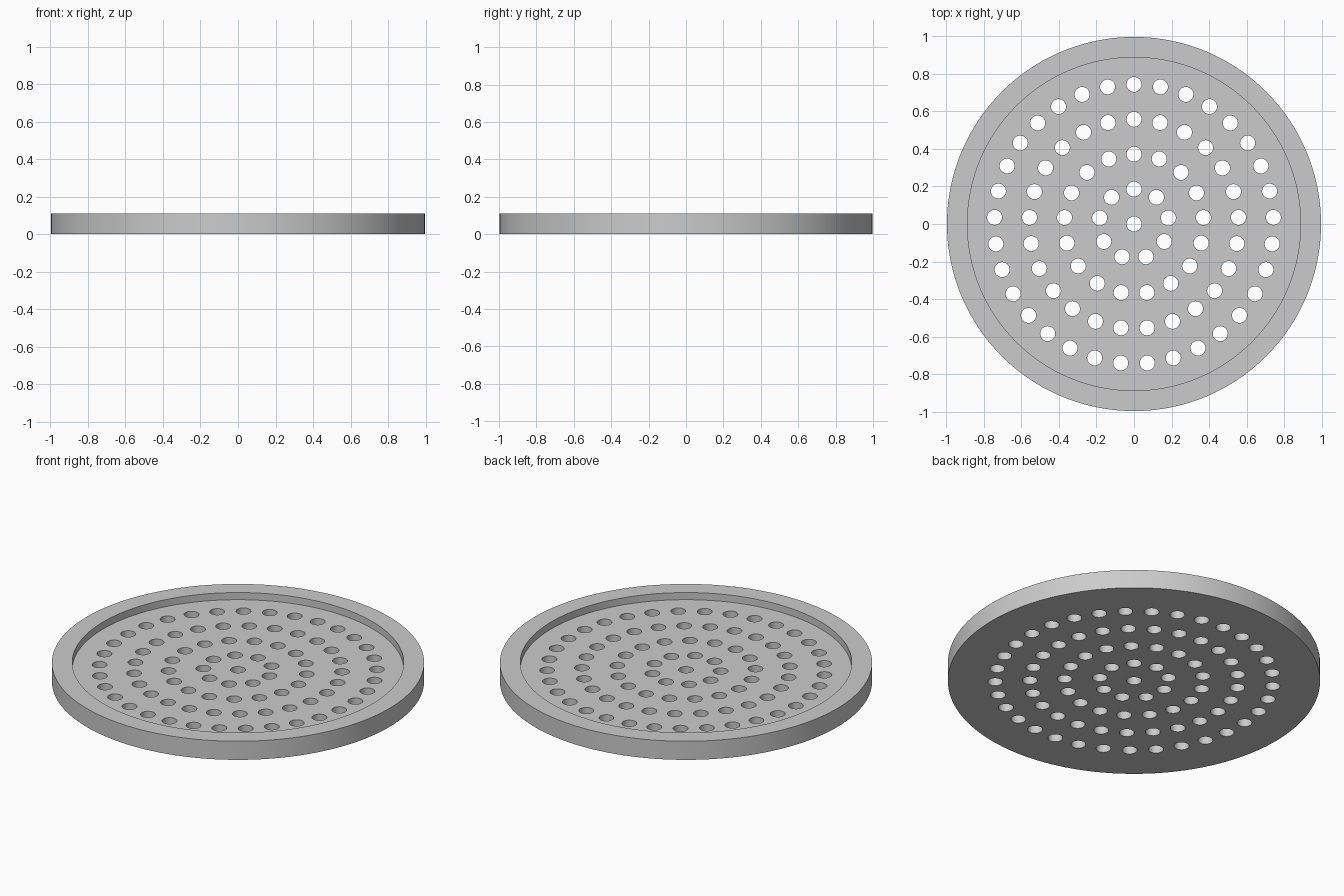
import bpy, bmesh
from math import sin, cos, tau, radians
from mathutils import Matrix

cube = bpy.data.objects.get("Cube")
if cube:
    bpy.data.objects.remove(cube, do_unlink=True)

OUTER, INNER = 0.997, 0.888
HEIGHT, FLOOR = 0.11, 0.068
HOLE, RING_STEP, RINGS = 0.04, 0.186, 4

grey = bpy.data.materials.new("plain_grey")
grey.use_nodes = True
colour = (0.6, 0.6, 0.6, 1)
grey.diffuse_color = colour
grey.node_tree.nodes["Principled BSDF"].inputs["Base Color"].default_value = colour


def add_cylinder(bm, radius, bottom, top, x=0, y=0, sides=32):
    centre = Matrix.Translation((x, y, (bottom + top) / 2))
    bmesh.ops.create_cone(bm, cap_ends=True, segments=sides, radius1=radius,
                          radius2=radius, depth=top - bottom, matrix=centre)


def make_object(name, bm):
    mesh = bpy.data.meshes.new(name)
    bm.to_mesh(mesh)
    bm.free()
    obj = bpy.data.objects.new(name, mesh)
    obj.data.materials.append(grey)
    bpy.context.collection.objects.link(obj)
    return obj


def cut(target, cutter):
    mod = target.modifiers.new("cut", "BOOLEAN")
    mod.operation, mod.solver, mod.object = "DIFFERENCE", "EXACT", cutter
    bpy.context.view_layer.objects.active = target
    bpy.ops.object.modifier_apply(modifier=mod.name)
    bpy.data.objects.remove(cutter, do_unlink=True)


# Round body with a raised rim
bm = bmesh.new()
add_cylinder(bm, OUTER, 0, HEIGHT, sides=160)
tray = make_object("drain_tray", bm)

# Shallow recess inside the rim
bm = bmesh.new()
add_cylinder(bm, INNER, FLOOR, HEIGHT + 0.1, sides=160)
cut(tray, make_object("recess_cutter", bm))

# Centre hole and concentric rings of drain holes
bm = bmesh.new()
add_cylinder(bm, HOLE, -0.1, HEIGHT)
for ring in range(1, RINGS + 1):
    count = 8 * ring + 1
    for i in range(count):
        a = tau * i / count
        r = ring * RING_STEP
        add_cylinder(bm, HOLE, -0.1, HEIGHT, r * sin(a), r * cos(a))
cut(tray, make_object("hole_cutter", bm))

# Smooth walls with sharp rims
bpy.ops.object.select_all(action="DESELECT")
tray.select_set(True)
bpy.context.view_layer.objects.active = tray
bpy.ops.object.shade_smooth_by_angle(angle=radians(30))
